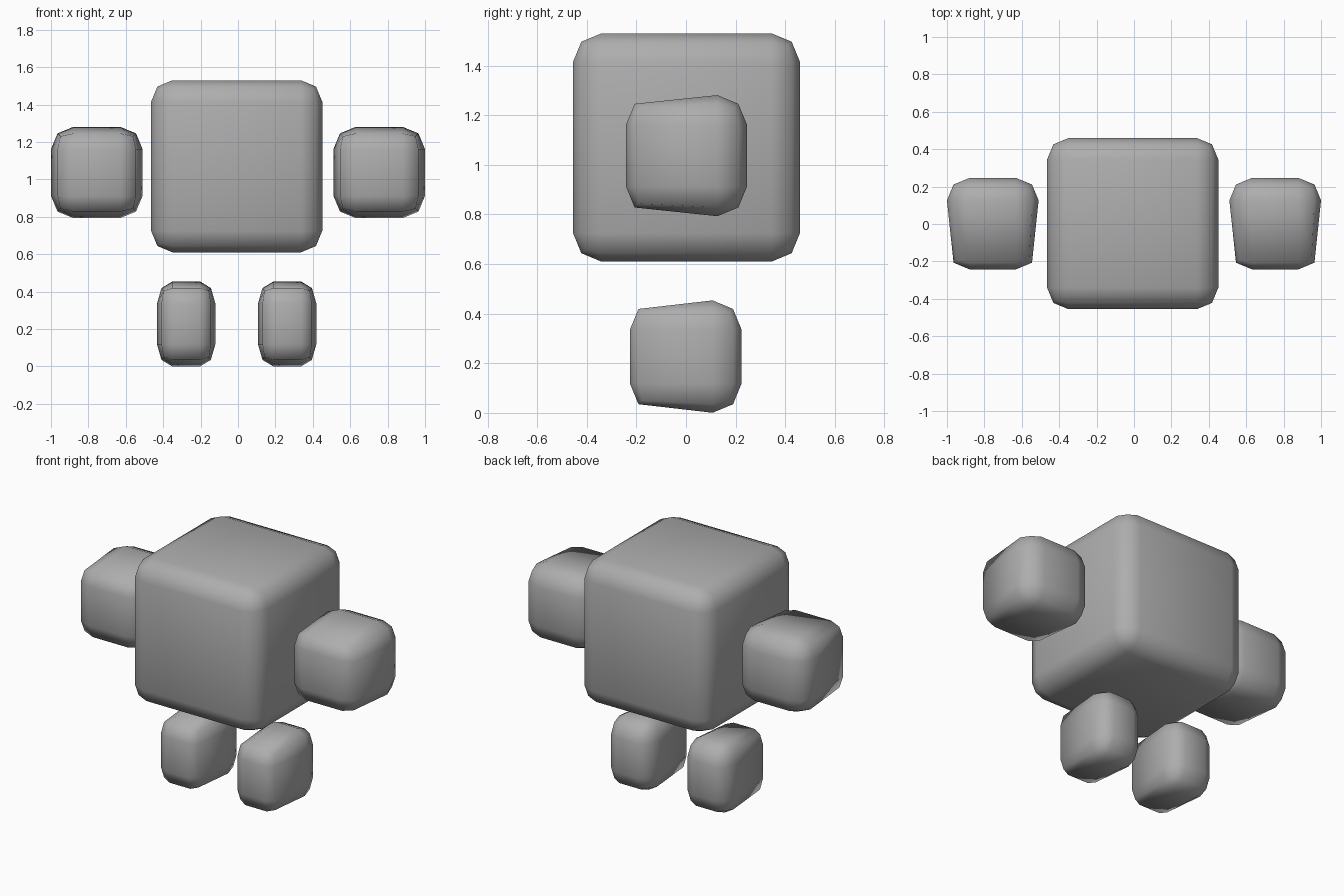
import bpy, bmesh
from mathutils import Vector

if "Cube" in bpy.data.objects:
    bpy.data.objects.remove(bpy.data.objects["Cube"])

grey = bpy.data.materials.new("mid_grey")
grey.diffuse_color = (0.42, 0.42, 0.42, 1)
grey.use_nodes = True
grey.node_tree.nodes["Principled BSDF"].inputs["Base Color"].default_value = grey.diffuse_color


def rounded_box(name, center, size, width, tapered=False):
    """Unit cube with two-step rounded edges; tapered drops the last front loop."""
    bm = bmesh.new()
    bmesh.ops.create_cube(bm, size=1)
    bmesh.ops.bevel(bm, geom=bm.edges[:], offset=width, offset_type='OFFSET',
                    segments=2, profile=0.5, affect='EDGES')
    if tapered:
        # slide the loop behind the front rounding onto the loop before it
        loop = -0.5 + width
        moves = []
        for v in bm.verts:
            if abs(v.co.y - loop) < 1e-4:
                for e in v.link_edges:
                    o = e.other_vert(v)
                    if o.co.y < loop - 1e-3:
                        moves.append((v, o.co.copy()))
        for v, co in moves:
            v.co = co
        bmesh.ops.remove_doubles(bm, verts=bm.verts[:], dist=1e-4)
    # bake size and place into the mesh
    for v in bm.verts:
        v.co = Vector([c + p * s for c, p, s in zip(center, v.co, size)])
    bmesh.ops.recalc_face_normals(bm, faces=bm.faces[:])
    for f in bm.faces:
        f.smooth = True
    mesh = bpy.data.meshes.new(name)
    bm.to_mesh(mesh)
    bm.free()
    mesh.materials.append(grey)
    obj = bpy.data.objects.new(name, mesh)
    bpy.context.collection.objects.link(obj)
    return obj


# large floating body
rounded_box("body", (-0.007, 0.002, 1.07), (0.915, 0.915, 0.92), 0.125)

# hands and feet, one per side
for side, sign in (("left", -1), ("right", 1)):
    rounded_box(side + "_hand", (sign * 0.755, 0.002, 1.037),
                (0.49, 0.488, 0.488), 0.245, True)
    rounded_box(side + "_foot", (sign * 0.27 - 0.007, -0.001, 0.227),
                (0.312, 0.45, 0.453), 0.26, True)
